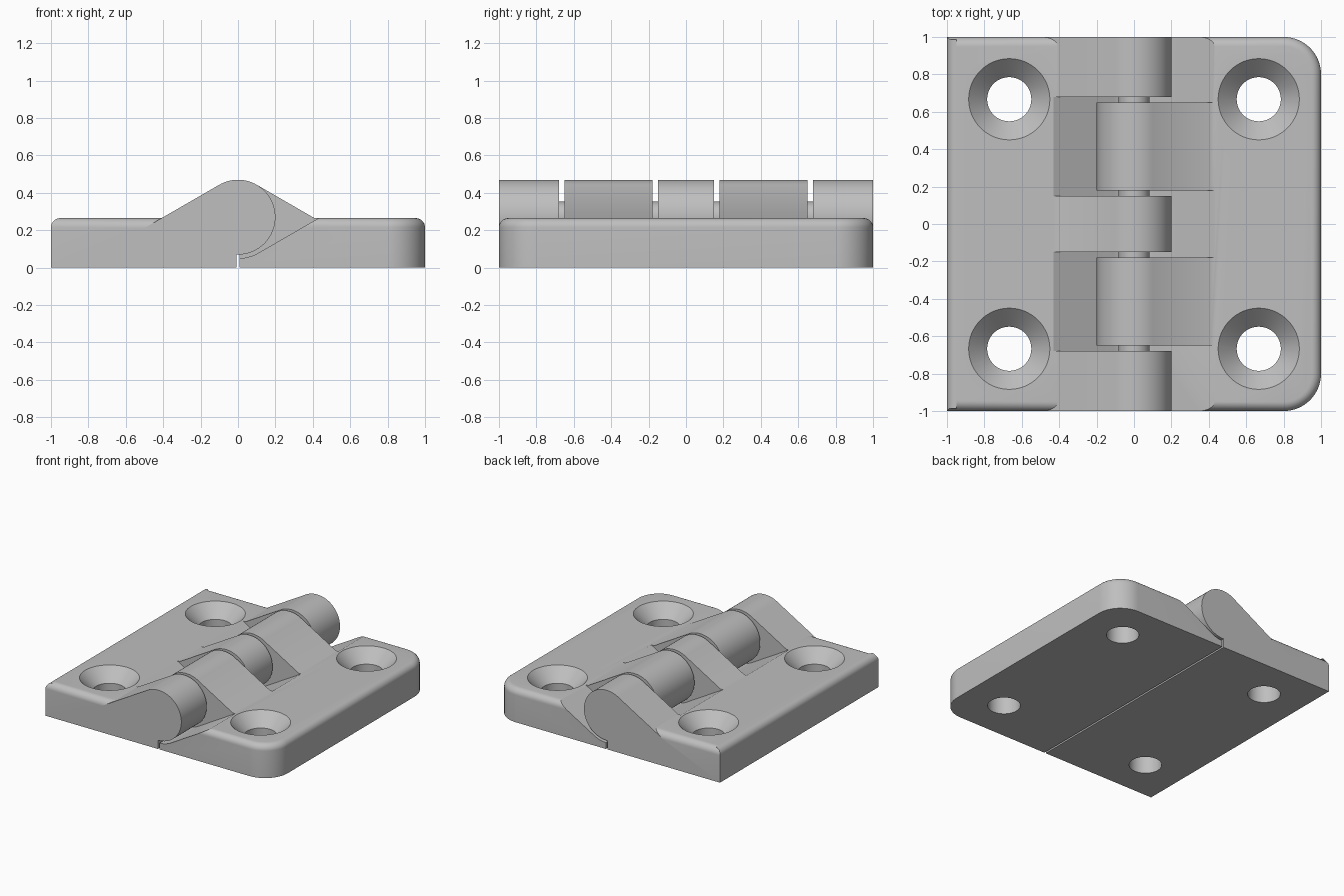
import bpy, bmesh
from math import radians, sin, cos, pi
from mathutils import Matrix

cube = bpy.data.objects.get("Cube")
if cube:
    bpy.data.objects.remove(cube)

TOP = 0.265        # plate thickness
AXIS = 0.27        # height of the pin axis
BARREL = 0.2       # knuckle radius
CLEAR = 0.22       # clearance radius around the opposite knuckle
SEAM = 0.007       # half gap between the leaves
SCREW = 0.667      # screw hole offset from the centre

grey = bpy.data.materials.new("satin_grey")
grey.use_nodes = True
colour = (0.52, 0.52, 0.52, 1)
grey.diffuse_color = colour
grey.node_tree.nodes["Principled BSDF"].inputs["Base Color"].default_value = colour


def finish(bm, name):
    bmesh.ops.recalc_face_normals(bm, faces=bm.faces)
    mesh = bpy.data.meshes.new(name)
    bm.to_mesh(mesh)
    bm.free()
    mesh.materials.append(grey)
    obj = bpy.data.objects.new(name, mesh)
    bpy.context.collection.objects.link(obj)
    return obj


def extrude(profile, y0, y1, side, name):
    """Extrude an x-z profile along y, flipped in x by side."""
    bm = bmesh.new()
    face = bm.faces.new([bm.verts.new((side * x, y0, z)) for x, z in profile])
    out = bmesh.ops.extrude_face_region(bm, geom=[face])["geom"]
    verts = [v for v in out if isinstance(v, bmesh.types.BMVert)]
    bmesh.ops.translate(bm, verts=verts, vec=(0, y1 - y0, 0))
    return finish(bm, name)


def cone(r_low, r_high, z0, z1, x, y, name):
    bm = bmesh.new()
    bmesh.ops.create_cone(bm, cap_ends=True, segments=64, radius1=r_low,
                          radius2=r_high, depth=z1 - z0,
                          matrix=Matrix.Translation((x, y, (z0 + z1) / 2)))
    return finish(bm, name)


def combine(obj, tool, operation):
    tool.hide_render = True
    mod = obj.modifiers.new("combine", 'BOOLEAN')
    mod.operation, mod.solver, mod.object = operation, 'EXACT', tool
    bpy.context.view_layer.objects.active = obj
    bpy.ops.object.modifier_apply(modifier=mod.name)
    bpy.data.objects.remove(tool)


def smooth(obj):
    bpy.ops.object.select_all(action='DESELECT')
    obj.select_set(True)
    bpy.context.view_layer.objects.active = obj
    bpy.ops.object.shade_smooth_by_angle(angle=radians(30))


def arc(radius, start, end, steps):
    angles = [radians(start + (end - start) * i / steps) for i in range(steps + 1)]
    return [(radius * cos(a), AXIS + radius * sin(a)) for a in angles]


def plate(side, name):
    """Half plate with rounded outer corners and a filleted top rim."""
    bm = bmesh.new()
    bmesh.ops.create_cube(bm, size=1)
    for v in bm.verts:
        v.co = (side * (1 if v.co.x > 0 else SEAM), 2 * v.co.y, TOP if v.co.z > 0 else 0)
    corners = [e for e in bm.edges
               if all(abs(v.co.x) > 0.9 for v in e.verts)
               and abs(e.verts[0].co.z - e.verts[1].co.z) > 0.1]
    bmesh.ops.bevel(bm, geom=corners, offset=0.2, segments=14, profile=0.5,
                    affect='EDGES')
    rim = [e for e in bm.edges
           if all(v.co.z > TOP - 0.001 for v in e.verts)
           and any(abs(v.co.x) > 0.1 for v in e.verts)]
    bmesh.ops.bevel(bm, geom=rim, offset=0.05, segments=8, profile=0.5,
                    affect='EDGES')
    return finish(bm, name)


# Knuckle: barrel with a tangent 30 degree ramp down into the plate
knuckle = arc(BARREL, 60, 270, 56)
foot = 0.5
slope = sin(pi / 6) / cos(pi / 6)
knuckle += [(foot, AXIS - BARREL),
            (foot, knuckle[0][1] - (foot - knuckle[0][0]) * slope)]

# Clearance pocket: the same ramp turned over, a little larger
pocket = arc(CLEAR, 270, 300, 10)
far = 0.6
pocket += [(far, pocket[-1][1] + (far - pocket[-1][0]) * slope), (far, 0.6),
           (-0.3, 0.6), (-0.3, AXIS - CLEAR)]


def leaf(name, side, knuckles, pockets):
    obj = plate(side, name)
    for y0, y1 in pockets:
        combine(obj, extrude(pocket, y0, y1, side, "pocket_cutter"), 'DIFFERENCE')
    for y0, y1 in knuckles:
        combine(obj, extrude(knuckle, y0, y1, side, "knuckle"), 'UNION')
    # Countersunk screw holes
    for y in (-SCREW, SCREW):
        x = side * SCREW
        combine(obj, cone(0.118, 0.118, -0.1, 0.22, x, y, "hole_cutter"), 'DIFFERENCE')
        combine(obj, cone(0.118, 0.227, TOP - 0.1, TOP + 0.01, x, y, "sink_cutter"),
                'DIFFERENCE')
    smooth(obj)


leaf("right_leaf", -1,
     [(-1, -0.68), (-0.15, 0.15), (0.68, 1)],
     [(-0.68, -0.15), (0.15, 0.68)])
leaf("left_leaf", 1,
     [(-0.65, -0.18), (0.18, 0.65)],
     [(-1.1, -0.65), (-0.18, 0.18), (0.65, 1.1)])

# Hinge pin
pin = extrude(arc(0.083, 0, 352.5, 47), -0.95, 0.95, 1, "hinge_pin")
smooth(pin)
